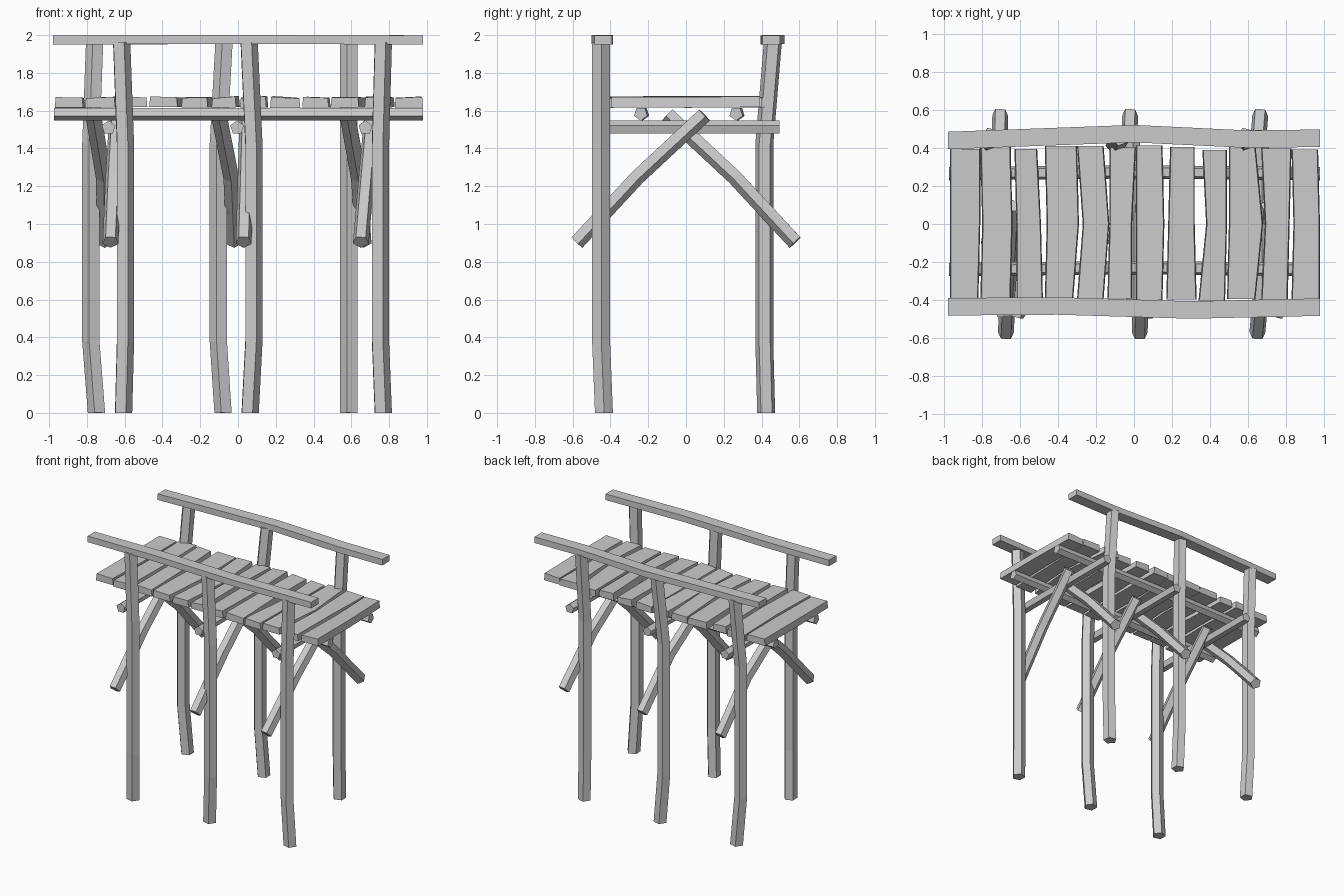
import bpy, bmesh, math, random
from mathutils import Vector

random.seed(4)
if "Cube" in bpy.data.objects:
    bpy.data.objects.remove(bpy.data.objects["Cube"])

wood = bpy.data.materials.new("grey_wood")
wood.use_nodes = True
GREY = (0.6, 0.6, 0.6, 1)
wood.diffuse_color = GREY
wood.node_tree.nodes["Principled BSDF"].inputs["Base Color"].default_value = GREY


def loft(name, rings):
    """Skin a list of vertex rings and cap both ends."""
    bm = bmesh.new()
    loops = [[bm.verts.new(p) for p in ring] for ring in rings]
    n = len(loops[0])
    for a, b in zip(loops, loops[1:]):
        for i in range(n):
            j = (i + 1) % n
            bm.faces.new((a[i], a[j], b[j], b[i]))
    bm.faces.new(loops[0])
    bm.faces.new(loops[-1])
    bmesh.ops.recalc_face_normals(bm, faces=bm.faces)
    mesh = bpy.data.meshes.new(name)
    bm.to_mesh(mesh)
    bm.free()
    mesh.materials.append(wood)
    obj = bpy.data.objects.new(name, mesh)
    bpy.context.collection.objects.link(obj)
    return obj


def pentagon(radius, turn):
    angles = [math.radians(turn + 72 * i) for i in range(5)]
    return [(radius * math.cos(a), radius * math.sin(a)) for a in angles]


def sweep(name, path, profile, side):
    """Carry a cross-section along a bent path; side is its first axis."""
    path = [Vector(p) for p in path]
    along = (path[-1] - path[0]).normalized()
    u = Vector(side)
    u = (u - along * u.dot(along)).normalized()
    v = along.cross(u)
    return loft(name, [[p + u * a + v * b for a, b in profile] for p in path])


X, Y = (1, 0, 0), (0, 1, 0)
NAMES = ("right", "middle", "left")

# Posts: x at the foot, lower bend, upper bend and top
LEVELS = (0, 0.38, 1.42, 1.96)
FRONT_X = ((-.61, -.60, -.60, -.62), (.06, .08, .08, .055), (.765, .75, .75, .765))
BACK_X = ((-.745, -.775, -.775, -.755), (-.075, -.1, -.1, -.07), (.59, .59, .59, .59))
FRONT_Y = (-.435, -.45, -.45, -.45)
BACK_Y = (.425, .415, .415, .46)
for row, xs, ys, turn in (("front", FRONT_X, FRONT_Y, -70), ("back", BACK_X, BACK_Y, 110)):
    for side, px in zip(NAMES, xs):
        sweep(f"{row}_{side}_post", list(zip(px, ys, LEVELS)), pentagon(.05, turn), X)

# Hand rails
flat = [(-.046, -.024), (.046, -.024), (.046, .024), (-.046, .024)]
sweep("front_rail", [(-.98, -.436, 1.975), (-.4, -.432, 1.976), (.3, -.453, 1.976),
                     (.98, -.438, 1.975)], flat, Y)
sweep("back_rail", [(-.98, .44, 1.975), (0, .476, 1.976), (.6, .447, 1.976),
                    (.98, .452, 1.975)], flat, Y)

# Stringers under the deck
for name, y in (("front_stringer", -.24), ("back_stringer", .265)):
    sweep(name, [(-.975, y, 1.584), (0, y + .01, 1.584), (.98, y, 1.584)],
          pentagon(.037, 54), Y)

# Cross beams and diagonal braces, one set per post pair
BEAM_X = (-.685, -.005, .675)
FRONT_BRACE = ((-.675, -.66, -.64), (.03, .04, .05), (.65, .68, .71))
BACK_BRACE = ((-.705, -.71, -.765), (-.02, -.035, -.1), (.665, .64, .58))
for side, bx, fx, kx in zip(NAMES, BEAM_X, FRONT_BRACE, BACK_BRACE):
    sweep(f"{side}_cross_beam", [(bx, -.49, 1.51), (bx, .495, 1.51)], pentagon(.038, 54), X)
    for row, s, xs in (("front", 1, fx), ("back", -1, kx)):
        path = zip(xs, (-.58 * s, -.26 * s, .095 * s), (.905, 1.25, 1.58))
        sweep(f"{side}_{row}_brace", list(path), pentagon(.044, 90 * s), X)

# Deck planks: left and right edge at back, middle and front, in hundredths
PLANKS = (
    (-97, -81, -97, -81, -97, -82), (-81, -65, -80, -64, -81, -65),
    (-63, -51, -62, -49, -62, -48), (-47, -30, -46, -29, -47, -32),
    (-30, -16, -27, -13, -30, -16), (-13, 1, -13, -1, -14, -1),
    (1, 15, 1, 16, 1, 15), (19, 32, 18, 32, 17, 33),
    (36, 49, 38, 49, 34, 48), (50, 64, 50, 68, 49, 64),
    (67, 83, 69, 82, 67, 81), (83, 97, 84, 98, 83, 98))
for n, edges in enumerate(PLANKS, 1):
    ends = (random.uniform(.39, .415), 0, -random.uniform(.39, .41))
    tilt = random.uniform(-.006, .006)
    rings = []
    for y, a, b in zip(ends, edges[::2], edges[1::2]):
        a, b = a / 100, b / 100
        lift = random.uniform(-.003, .003)
        low, high = 1.618 + lift, 1.671 + lift
        rings.append([(a, y, low), (b, y, low),
                      (b - .005, y, high + tilt), (a + .005, y, high - tilt)])
    loft(f"plank_{n}", rings)
